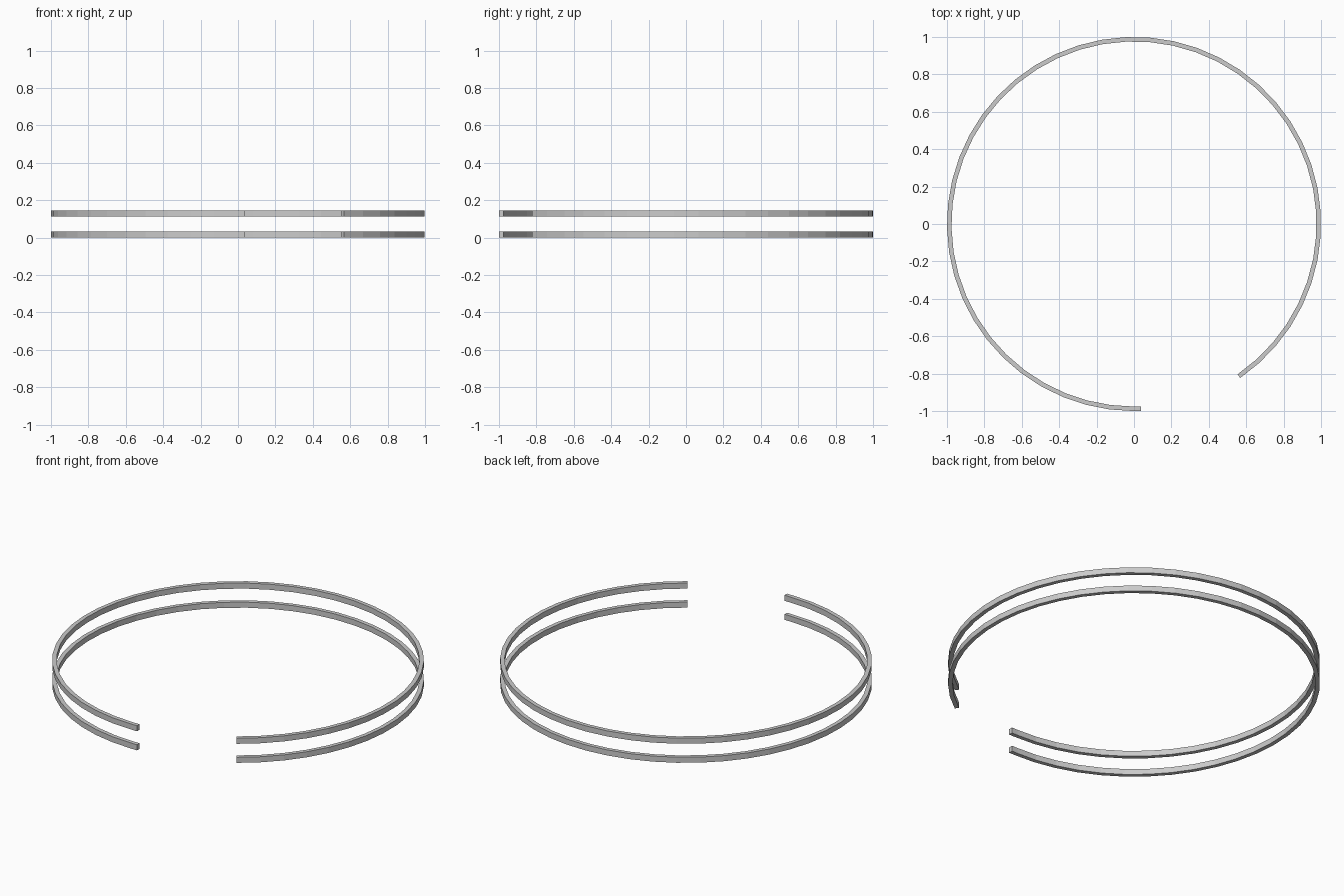
import bpy, bmesh
from math import radians, cos, sin

if "Cube" in bpy.data.objects:
    bpy.data.objects.remove(bpy.data.objects["Cube"])

R_OUT, R_IN, H = 1.0, 0.976, 0.033
START, END, STEPS = -55.4, 270.0, 44


def open_ring(name, z):
    # rectangular section swept along an open arc
    bm = bmesh.new()

    def section(place):
        return [bm.verts.new(place(r) + (h,)) for r, h in
                ((R_IN, z), (R_OUT, z), (R_OUT, z + H), (R_IN, z + H))]

    rings = []
    for i in range(STEPS + 1):
        a = radians(START + (END - START) * i / STEPS)
        rings.append(section(lambda r: (r * cos(a), r * sin(a))))
    # short straight tail at the front
    rings.append(section(lambda r: (0.037, -r)))

    for p, q in zip(rings, rings[1:]):
        for k in range(4):
            n = (k + 1) % 4
            bm.faces.new((p[k], p[n], q[n], q[k]))
    bm.faces.new(rings[0])
    bm.faces.new(rings[-1])
    bmesh.ops.recalc_face_normals(bm, faces=bm.faces[:])
    me = bpy.data.meshes.new(name)
    bm.to_mesh(me)
    bm.free()
    ob = bpy.data.objects.new(name, me)
    bpy.context.collection.objects.link(ob)


# lower and upper rails
open_ring("lower_rail", 0.0)
open_ring("upper_rail", 0.113)
